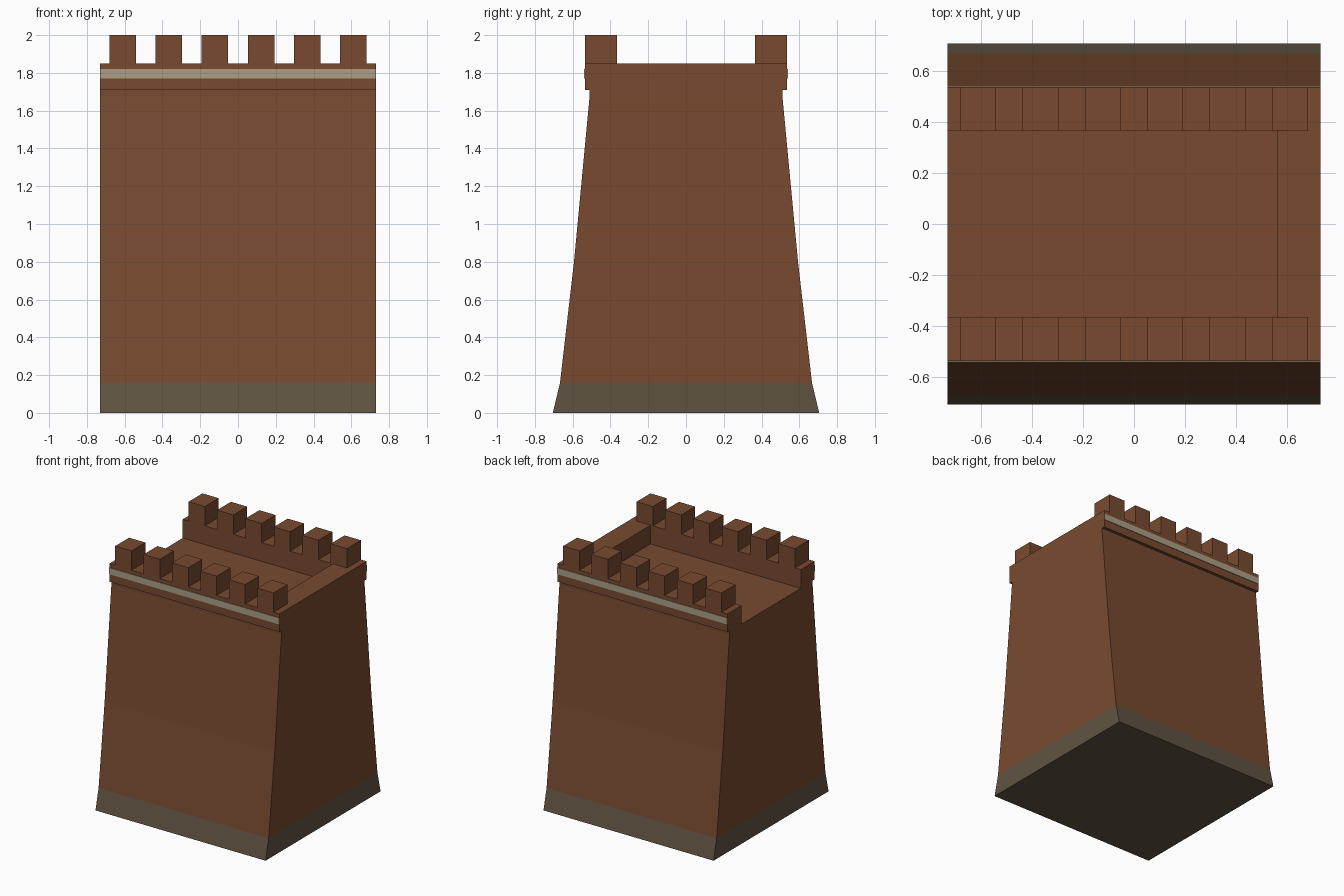
import bpy, bmesh

if "Cube" in bpy.data.objects:
    bpy.data.objects.remove(bpy.data.objects["Cube"])


def srgb(r, g, b):
    lin = [(c / 255 / 12.92) if c < 10 else ((c / 255 + 0.055) / 1.055) ** 2.4 for c in (r, g, b)]
    return (*lin, 1.0)


def material(name, rgb):
    m = bpy.data.materials.new(name)
    m.diffuse_color = srgb(*rgb)
    m.use_nodes = True
    m.node_tree.nodes["Principled BSDF"].inputs["Base Color"].default_value = m.diffuse_color
    return m


BRICK = material("red_brown_brick", (120, 74, 48))
STONE = material("dark_stone", (96, 84, 66))
TRIM = material("pale_trim", (172, 159, 134))

HALF = 0.73                      # half length of the wall along x
INNER, OUTER = 0.365, 0.535      # parapet thickness along y
FLOOR, RIM, TOP = 1.705, 1.85, 2.0


def add(name, bm, mat):
    bmesh.ops.recalc_face_normals(bm, faces=bm.faces)
    me = bpy.data.meshes.new(name)
    bm.to_mesh(me)
    bm.free()
    me.materials.append(mat)
    ob = bpy.data.objects.new(name, me)
    bpy.context.collection.objects.link(ob)
    return ob


def extrude_profile(name, half, x0, x1, mat):
    """Extrude a y-mirrored (y, z) half profile along x."""
    pts = half + [(-y, z) for y, z in reversed(half)]
    bm = bmesh.new()
    a = [bm.verts.new((x0, y, z)) for y, z in pts]
    b = [bm.verts.new((x1, y, z)) for y, z in pts]
    n = len(pts)
    bm.faces.new(a)
    bm.faces.new(b[::-1])
    for i in range(n):
        j = (i + 1) % n
        bm.faces.new((a[i], b[i], b[j], a[j]))
    return add(name, bm, mat)


def box(name, x0, x1, y0, y1, z0, z1, mat):
    bm = bmesh.new()
    bmesh.ops.create_cube(bm, size=1)
    for v in bm.verts:
        v.co = (x1 if v.co.x > 0 else x0, y1 if v.co.y > 0 else y0, z1 if v.co.z > 0 else z0)
    return add(name, bm, mat)


# Flared stone footing
extrude_profile("stone_footing", [(0.705, 0), (0.667, 0.16)], -HALF, HALF, STONE)

# Battered wall with overhanging parapets and sunken walkway
extrude_profile("wall_body", [
    (0.667, 0.16), (0.593, 0.8), (0.51, 1.68), (0.51, 1.71),
    (OUTER, 1.71), (OUTER, RIM), (INNER, RIM), (INNER, FLOOR),
], -HALF, HALF, BRICK)

# Raised strip closing the walkway at the right end
box("end_parapet", 0.56, HALF, -INNER, INNER, FLOOR, RIM, BRICK)

# Merlons and pale trim band on both long sides
for side, s in (("front", -1), ("back", 1)):
    y0, y1 = sorted((s * INNER, s * OUTER))
    for i in range(6):
        x = (i - 2.5) * 0.244
        box(f"{side}_merlon_{i + 1}", x - 0.07, x + 0.07, y0, y1, RIM, TOP, BRICK)
    y0, y1 = sorted((s * OUTER, s * (OUTER + 0.004)))
    box(f"{side}_trim_band", -HALF, HALF, y0, y1, 1.77, 1.82, TRIM)
